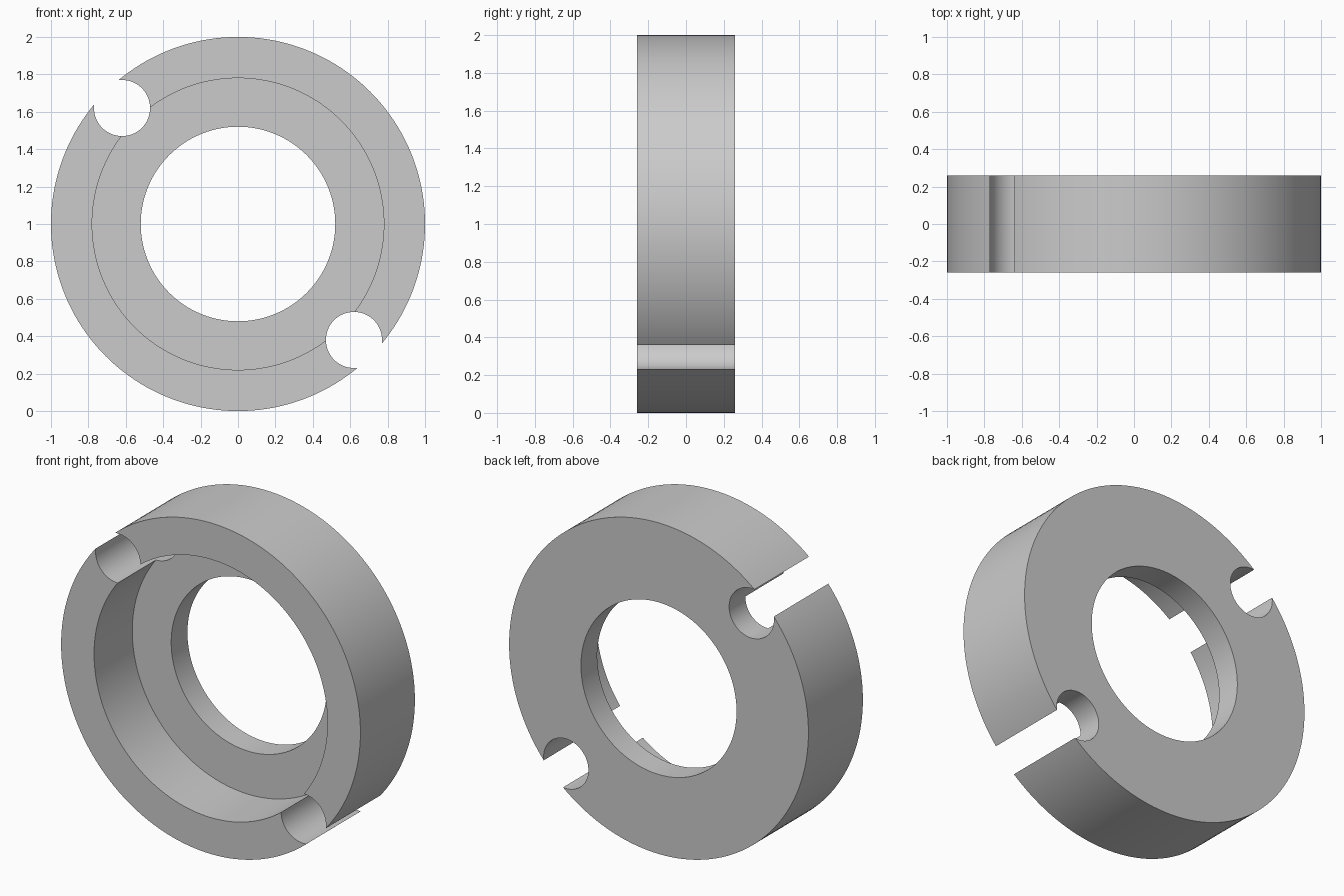
import bpy
import math
from mathutils import Vector

cube = bpy.data.objects.get("Cube")
if cube:
    bpy.data.objects.remove(cube, do_unlink=True)

OUTER, BORE, HOLE = 1.0, 0.78, 0.52       # radii
HALF, FLOOR = 0.26, 0.105                 # half thickness, y of recess floor
NOTCH_R, NOTCH_AT = 0.15, 0.62

grey = bpy.data.materials.new("plain_grey")
grey.use_nodes = True
colour = (0.6, 0.6, 0.6, 1)
grey.diffuse_color = colour
grey.node_tree.nodes["Principled BSDF"].inputs["Base Color"].default_value = colour


def cylinder(name, radius, y0, y1, x=0, z=1, sides=160):
    bpy.ops.mesh.primitive_cylinder_add(
        vertices=sides, radius=radius, depth=y1 - y0,
        location=Vector((x, (y0 + y1) / 2, z)), rotation=(math.pi / 2, 0, 0))
    obj = bpy.context.object
    obj.name = name
    obj.data.materials.append(grey)
    return obj


def cut(body, cutter):
    mod = body.modifiers.new("cut", "BOOLEAN")
    mod.operation = "DIFFERENCE"
    mod.solver = "EXACT"
    mod.object = cutter
    bpy.context.view_layer.objects.active = body
    bpy.ops.object.modifier_apply(modifier=mod.name)
    bpy.data.objects.remove(cutter, do_unlink=True)


# Disc body
ring = cylinder("ring_body", OUTER, -HALF, HALF)

# Front recess and through hole
cut(ring, cylinder("recess_cutter", BORE, -1, FLOOR))
cut(ring, cylinder("hole_cutter", HOLE, -1, 1))

# Two opposite open notches through the rim
for side in (-1, 1):
    cut(ring, cylinder("notch_cutter", NOTCH_R, -1, 1,
                       side * NOTCH_AT, 1 - side * NOTCH_AT, 64))

# Smooth walls, sharp rims
bpy.ops.object.select_all(action="DESELECT")
ring.select_set(True)
bpy.context.view_layer.objects.active = ring
bpy.ops.object.shade_smooth_by_angle(angle=math.radians(30))
